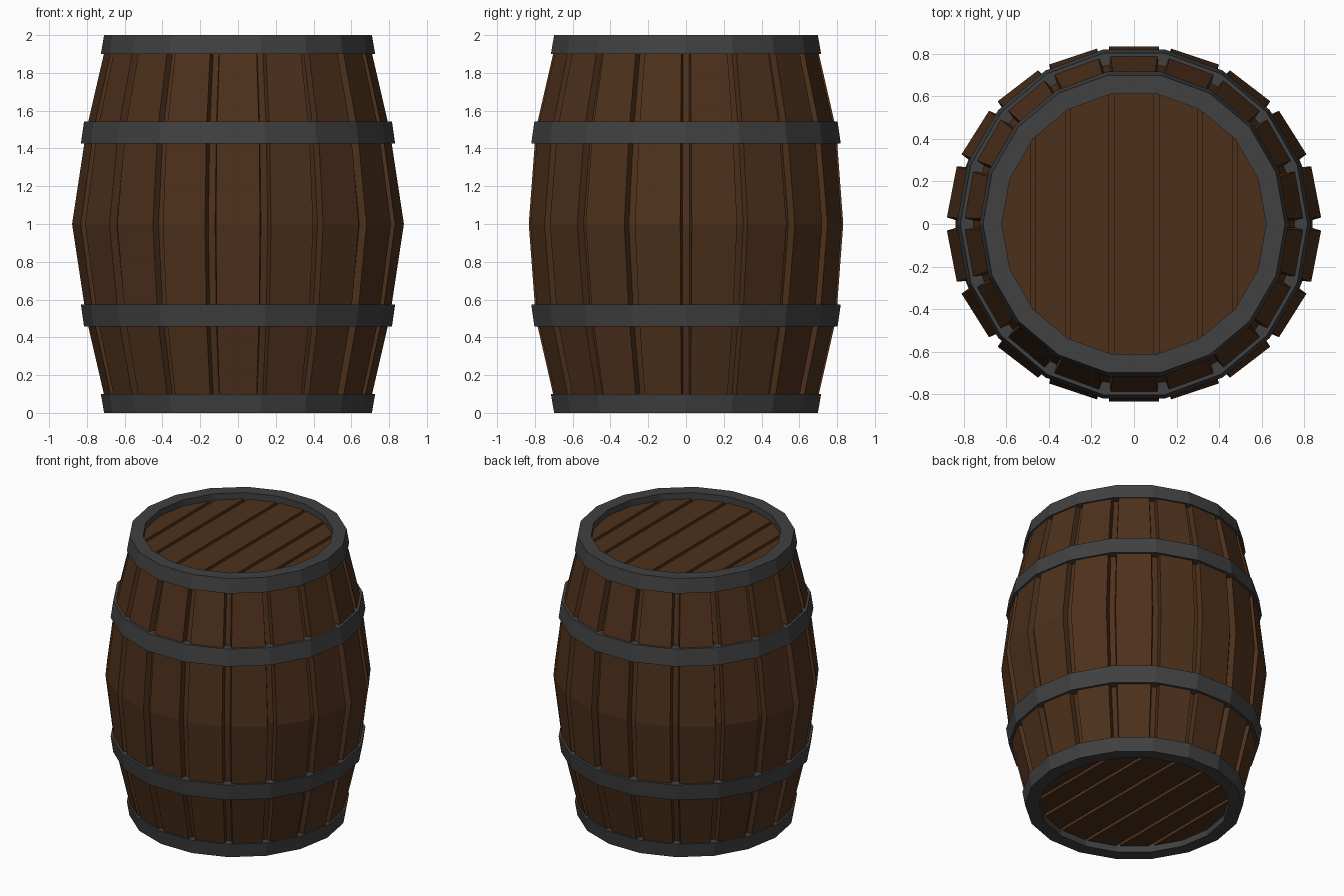
import bpy, bmesh
from math import sin, cos, radians, pi

if "Cube" in bpy.data.objects:
    bpy.data.objects.remove(bpy.data.objects["Cube"])

N = 18  # staves / hoop sides

def material(name, rgb):
    m = bpy.data.materials.new(name)
    m.diffuse_color = (*rgb, 1)
    m.use_nodes = True
    m.node_tree.nodes["Principled BSDF"].inputs["Base Color"].default_value = m.diffuse_color
    return m

wood = material("wood", (0.075, 0.03, 0.011))
iron = material("iron", (0.052, 0.052, 0.052))

def finish(bm, name, mat):
    bmesh.ops.recalc_face_normals(bm, faces=bm.faces)
    me = bpy.data.meshes.new(name)
    bm.to_mesh(me)
    bm.free()
    me.materials.append(mat)
    ob = bpy.data.objects.new(name, me)
    bpy.context.collection.objects.link(ob)
    return ob

def loft(rings, name, mat, closed=False):
    bm = bmesh.new()
    vs = [[bm.verts.new(p) for p in r] for r in rings]
    n = len(vs[0])
    for i in range(len(vs) if closed else len(vs) - 1):
        a, b = vs[i], vs[(i + 1) % len(vs)]
        for j in range(n):
            k = (j + 1) % n
            bm.faces.new((a[j], a[k], b[k], b[j]))
    return finish(bm, name, mat)

# Staves: bulging body with a groove between neighbouring boards
def stave_ring(z, rx, ry, depth=0.04):
    pts = []
    for i in range(N):
        for off, d in ((-8, 0), (8, 0), (8.7, depth), (11.3, depth)):
            a = radians(10 + 20 * i + off)
            r = 1 / ((cos(a) / rx) ** 2 + (sin(a) / ry) ** 2) ** 0.5 - d
            pts.append((r * cos(a), r * sin(a), z))
    return pts

profile = [(0.02, 0.692, 0.692), (0.5, 0.803, 0.803), (1.0, 0.879, 0.84),
           (1.5, 0.803, 0.803), (1.98, 0.692, 0.692)]
loft([stave_ring(*p) for p in profile], "staves", wood)

# Iron hoops: middle pair and end rims, mirrored top to bottom
def hoop(section, name):
    rings = [[(r * cos(2 * pi * i / N), r * sin(2 * pi * i / N), z) for i in range(N)]
             for r, z in section]
    loft(rings, name, iron, closed=True)

middle = [(0.832, 1.425), (0.815, 1.542), (0.75, 1.542), (0.75, 1.425)]
rim = [(0.726, 1.9), (0.709, 2.0), (0.62, 2.0), (0.62, 1.93), (0.66, 1.9)]
for side in ("upper", "lower"):
    flip = (lambda s: s) if side == "upper" else (lambda s: [(r, 2 - z) for r, z in s])
    hoop(flip(middle), side + "_middle_hoop")
    hoop(flip(rim), side + "_rim_hoop")

# Lids: recessed planks with narrow gaps over a backing disc
def add_disc(bm, r, z0, z1):
    f = bm.faces.new([bm.verts.new((r * cos(2 * pi * i / N), r * sin(2 * pi * i / N), z0))
                      for i in range(N)])
    ext = bmesh.ops.extrude_face_region(bm, geom=[f], use_keep_orig=True)
    for v in ext["geom"]:
        if isinstance(v, bmesh.types.BMVert):
            v.co.z = z1

gaps = [-0.7, -0.475, -0.31, -0.107, 0.107, 0.31, 0.475, 0.7]
for side, z_face, z_back in (("top", 1.955, 1.92), ("bottom", 0.045, 0.08)):
    mid = (z_face * 0.4 + z_back * 0.6)
    bm = bmesh.new()
    add_disc(bm, 0.635, z_back, mid)
    finish(bm, side + "_lid_backing", wood)
    for i in range(len(gaps) - 1):
        bm = bmesh.new()
        add_disc(bm, 0.635, z_back, z_face)
        for x, nx in ((gaps[i] + 0.012, -1), (gaps[i + 1] - 0.012, 1)):
            cut = bmesh.ops.bisect_plane(bm, geom=bm.verts[:] + bm.edges[:] + bm.faces[:],
                                         plane_co=(x, 0, 0), plane_no=(nx, 0, 0), clear_outer=True)
            edges = [e for e in cut["geom_cut"] if isinstance(e, bmesh.types.BMEdge)]
            if edges:
                bmesh.ops.holes_fill(bm, edges=edges)
        finish(bm, f"{side}_lid_plank_{i + 1}", wood)
